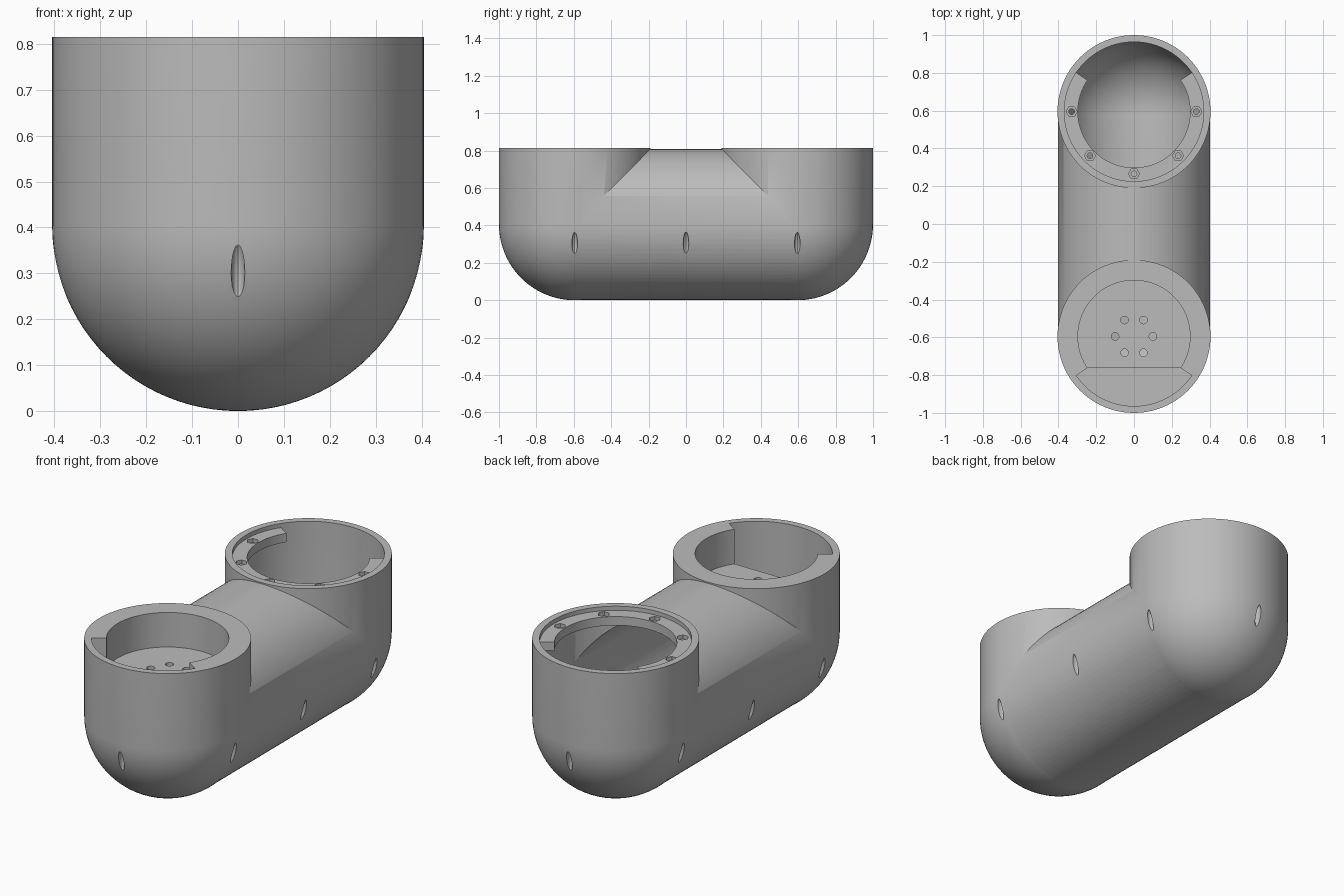
import bpy, bmesh
from math import sin, cos, pi, radians

if "Cube" in bpy.data.objects:
    bpy.data.objects.remove(bpy.data.objects["Cube"])

R, WALL, TOP, END = 0.405, 0.036, 0.815, 0.595   # outer radius, shell, rim height, pod offset
INNER = R - WALL
BORE = 0.297                                     # narrow opening of both pods
SEG = 96

grey = bpy.data.materials.new("light_grey")
grey.use_nodes = True
GREY = (0.5, 0.5, 0.5, 1)
grey.diffuse_color = GREY
grey.node_tree.nodes["Principled BSDF"].inputs["Base Color"].default_value = GREY


def finish(bm, name):
    bmesh.ops.recalc_face_normals(bm, faces=bm.faces)
    mesh = bpy.data.meshes.new(name)
    bm.to_mesh(mesh)
    bm.free()
    mesh.materials.append(grey)
    ob = bpy.data.objects.new(name, mesh)
    bpy.context.collection.objects.link(ob)
    return ob


def prism(name, points, low, high):
    """Closed outline in x and y, raised from low to high."""
    bm = bmesh.new()
    face = bm.faces.new([bm.verts.new((x, y, low)) for x, y in points])
    up = bmesh.ops.extrude_face_region(bm, geom=[face])["geom"]
    bmesh.ops.translate(bm, vec=(0, 0, high - low),
                        verts=[v for v in up if isinstance(v, bmesh.types.BMVert)])
    return finish(bm, name)


def arc(radius, start, end, cy, steps=48):
    angles = [radians(start + (end - start) * i / steps) for i in range(steps + 1)]
    return [(radius * cos(a), cy + radius * sin(a)) for a in angles]


def disc(name, x, y, radius, low, high, sides=24):
    points = [(x + radius * cos(2 * pi * i / sides), y + radius * sin(2 * pi * i / sides))
              for i in range(sides)]
    return prism(name, points, low, high)


def pod(name, y, radius, top):
    """Upright cylinder with a round bottom, spun from a profile."""
    bm = bmesh.new()
    steps = 24
    profile = [(radius * sin(pi / 2 * i / steps), R - radius * cos(pi / 2 * i / steps))
               for i in range(steps + 1)]
    profile += [(radius, top), (0, top)]
    verts = [bm.verts.new((x, y, z)) for x, z in profile]
    edges = [bm.edges.new(pair) for pair in zip(verts, verts[1:])]
    bmesh.ops.spin(bm, geom=verts + edges, cent=(0, y, 0), axis=(0, 0, 1),
                   angle=2 * pi, steps=SEG)
    bmesh.ops.remove_doubles(bm, verts=bm.verts, dist=1e-5)
    return finish(bm, name)


def tube(name, radius):
    """Level cylinder running between the pod centres."""
    ob = prism(name, [(radius * cos(2 * pi * i / SEG), radius * sin(2 * pi * i / SEG))
                      for i in range(SEG)], -END, END)
    for v in ob.data.vertices:
        x, y, z = v.co
        v.co = (x, z, R + y)
    ob.data.flip_normals()
    bm = bmesh.new()
    bm.from_mesh(ob.data)
    bmesh.ops.recalc_face_normals(bm, faces=bm.faces)
    bm.to_mesh(ob.data)
    bm.free()
    return ob


def dimple(x, y, across_x):
    bm = bmesh.new()
    bmesh.ops.create_uvsphere(bm, u_segments=16, v_segments=16, radius=1)
    size = (0.025, 0.015, 0.07) if across_x else (0.015, 0.025, 0.07)
    bmesh.ops.scale(bm, vec=size, verts=bm.verts)
    bmesh.ops.translate(bm, vec=(x, y, 0.3), verts=bm.verts)
    return finish(bm, "dimple_cutter")


def combine(body, other, operation):
    mod = body.modifiers.new(operation.lower(), "BOOLEAN")
    mod.operation, mod.solver, mod.object = operation, "EXACT", other
    bpy.context.view_layer.objects.active = body
    bpy.ops.object.modifier_apply(modifier=mod.name)
    bpy.data.objects.remove(other)


def add(other):
    combine(body, other, "UNION")


def cut(other):
    combine(body, other, "DIFFERENCE")


# Outer shell: two pods joined by a level tube
body = pod("arm_link_housing", -END, R, TOP)
add(tube("tube", R - 0.0015))
add(pod("back_pod", END, R, TOP))

# Hollow inside
cut(pod("back_cavity", END, INNER, TOP + 0.1))
cut(tube("tube_cavity", INNER - 0.0015))
cut(pod("front_cavity", -END, INNER, 0.6))

# Front pod: thick collar, recessed floor and cable slot
add(disc("front_collar", 0, -END, 0.383, 0.59, 0.80, SEG))
cut(disc("front_pocket", 0, -END, BORE, 0.63, 0.9, SEG))
cut(prism("cable_slot", arc(INNER, 214, 326, -END) +
          [(BORE * cos(radians(34)), -END - BORE * sin(radians(34))),
           (-BORE * cos(radians(34)), -END - BORE * sin(radians(34)))], 0.5, 0.9))
for i in range(6):
    a = i * pi / 3
    cut(disc("floor_hole", 0.1 * cos(a), -END + 0.1 * sin(a), 0.02, 0.5, 0.7))

# Back pod: part-round screw ledge below the rim
LEDGE = 0.793
add(prism("screw_ledge", arc(0.387, -214, 34, END, 80) + arc(BORE, 34, -214, END, 80),
          LEDGE - 0.047, LEDGE))
for i in range(5):
    a = -i * pi / 4
    x, y = 0.33 * cos(a), END + 0.33 * sin(a)
    cut(disc("screw_hole", x, y, 0.015, 0.7, 0.9))
    cut(disc("nut_pocket", x, y, 0.029, LEDGE - 0.02, 0.9, 6))

# Lens-shaped dimples around the lower shell
SURFACE = 0.391
for side in (-1, 1):
    cut(dimple(0, side * (END + SURFACE), False))
    for y in (-END, 0, END):
        cut(dimple(side * SURFACE, y, True))

bpy.ops.object.select_all(action="DESELECT")
body.select_set(True)
bpy.context.view_layer.objects.active = body
bpy.ops.object.shade_smooth_by_angle(angle=radians(30))
